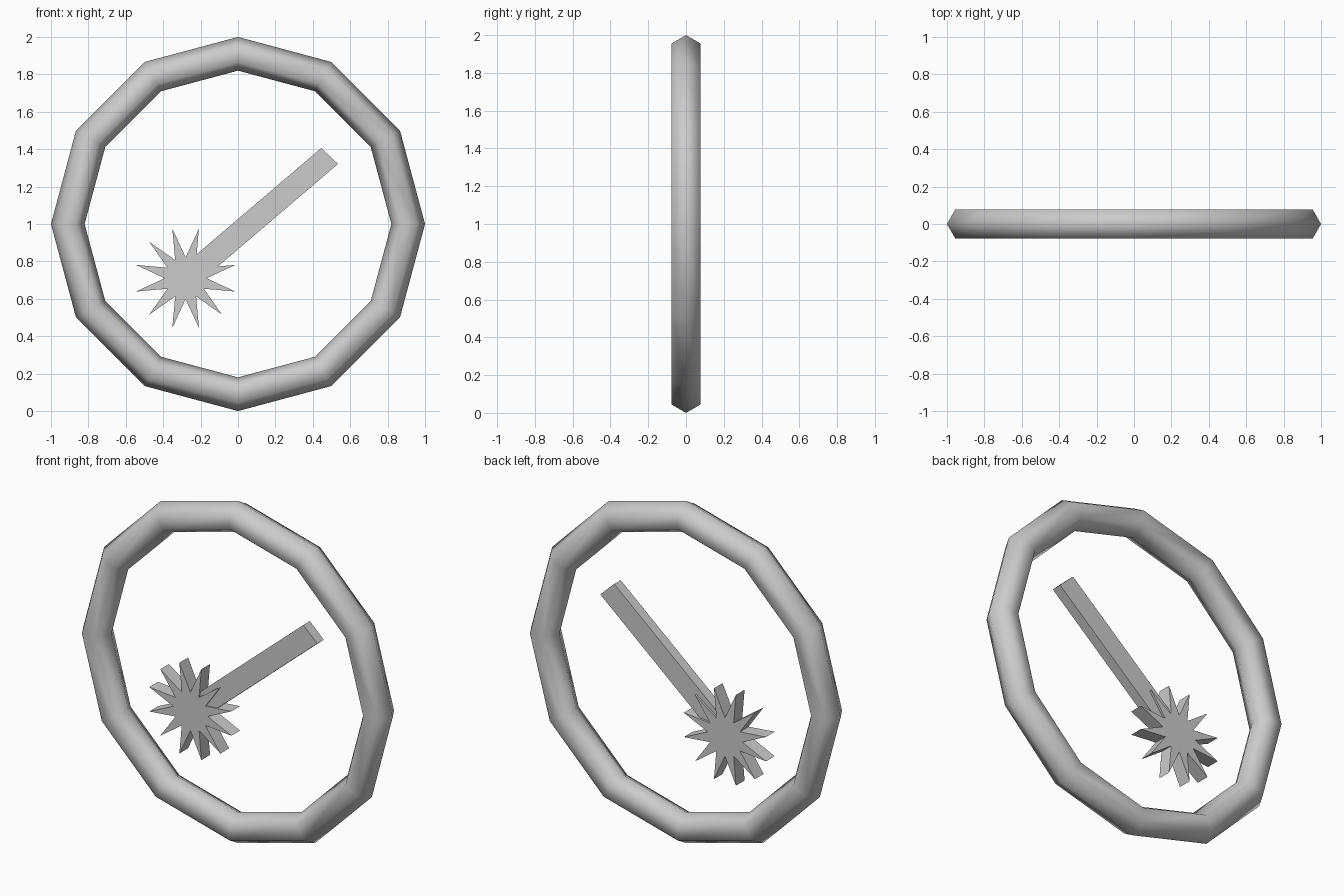
import bpy
import math

if "Cube" in bpy.data.objects:
    bpy.data.objects.remove(bpy.data.objects["Cube"])


def prism(name, outline, y0, y1):
    """Extrude an outline in the x-z plane from y0 to y1."""
    n = len(outline)
    verts = [(x, y0, z) for x, z in outline] + [(x, y1, z) for x, z in outline]
    faces = [tuple(range(n)), tuple(range(2 * n - 1, n - 1, -1))]
    faces += [(i, i + n, (i + 1) % n + n, (i + 1) % n) for i in range(n)]
    mesh = bpy.data.meshes.new(name)
    mesh.from_pydata(verts, [], faces)
    obj = bpy.data.objects.new(name, mesh)
    bpy.context.collection.objects.link(obj)
    return obj


# outer ring: 12 segments, hexagonal section, smooth shaded
bpy.ops.mesh.primitive_torus_add(
    major_segments=12, minor_segments=6, major_radius=0.91, minor_radius=0.09,
    location=(0, 0, 1), rotation=(math.pi / 2, 0, 0))
ring = bpy.context.object
ring.name = "ring"
bpy.ops.object.shade_smooth()

# twelve-pointed star
cx, cz = -0.28, 0.71
star = []
for i in range(24):
    r = 0.275 if i % 2 else 0.112
    a = math.radians(15 * i)
    star.append((cx + r * math.cos(a), cz + r * math.sin(a)))
prism("star", star, -0.04, 0.04)

# diagonal bar from the star centre, its end cut slightly askew
far = [(0.535, 1.321), (0.445, 1.406)]
dx, dz = 0.76, 0.648
near = [(x - dx, z - dz) for x, z in reversed(far)]
prism("bar", far + near, -0.032, 0.028)
